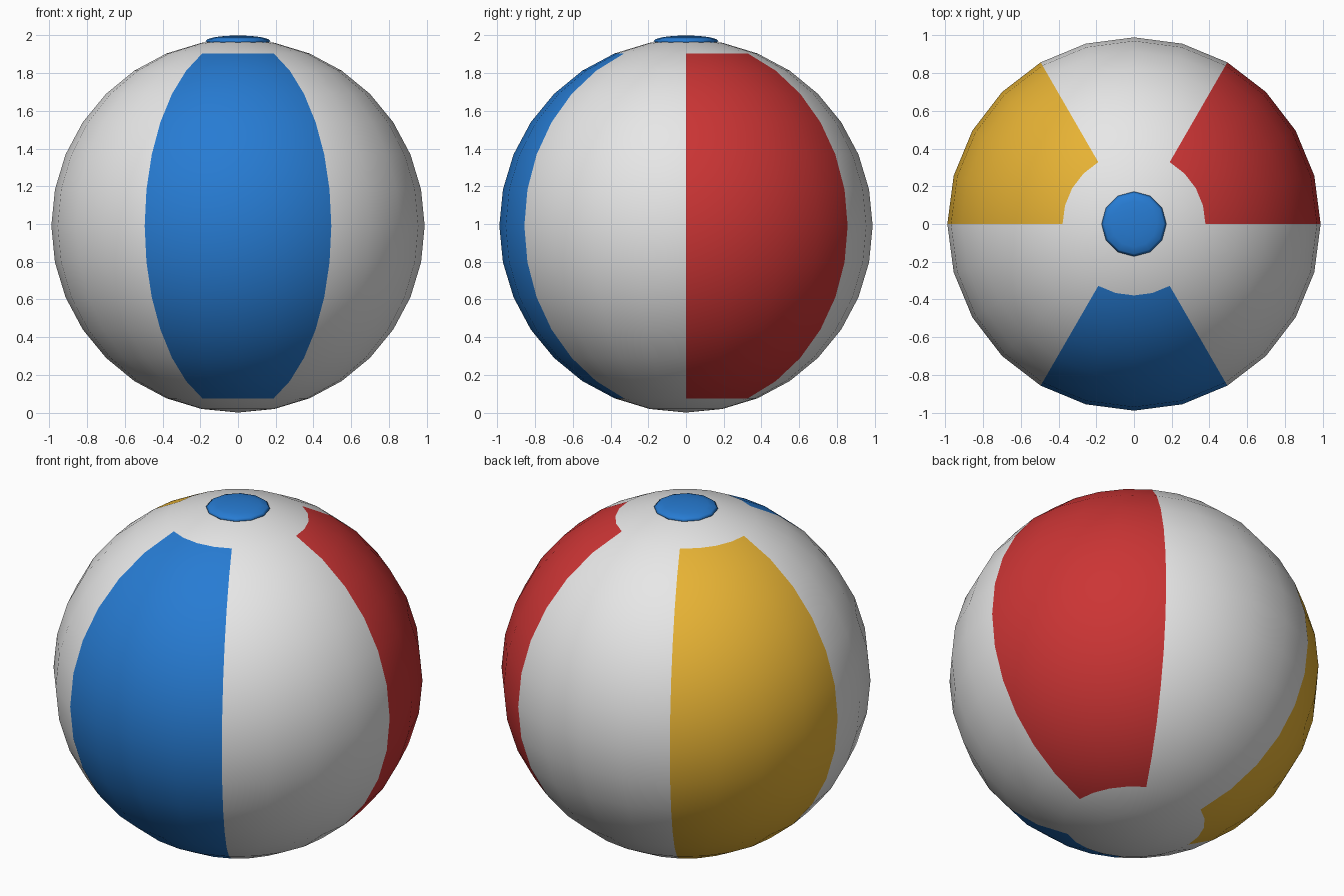
import bpy, math

cube = bpy.data.objects.get("Cube")
if cube:
    bpy.data.objects.remove(cube, do_unlink=True)


def make_material(name, rgb):
    mat = bpy.data.materials.new(name)
    mat.use_nodes = True
    colour = (*rgb, 1.0)
    mat.diffuse_color = colour
    bsdf = next(n for n in mat.node_tree.nodes if n.type == 'BSDF_PRINCIPLED')
    bsdf.inputs["Base Color"].default_value = colour
    return mat


def make_sphere(name, radius, segments, rings, z, squash, materials):
    bpy.ops.mesh.primitive_uv_sphere_add(
        radius=radius, segments=segments, ring_count=rings, location=(0, 0, z))
    obj = bpy.context.object
    obj.name = name
    for vert in obj.data.vertices:
        vert.co.z *= squash
    for mat in materials:
        obj.data.materials.append(mat)
    bpy.ops.object.shade_smooth()
    return obj


white = make_material("white", (0.8, 0.8, 0.8))
blue = make_material("blue", (0.02, 0.2, 0.65))
red = make_material("red", (0.6, 0.035, 0.035))
yellow = make_material("yellow", (0.8, 0.45, 0.035))

RADIUS = 0.99

# Ball: alternating sixths are coloured, leaving white round both poles
ball = make_sphere("ball", RADIUS, 24, 16, RADIUS, 1.0, [white, blue, red, yellow])
panel_slots = {0: 2, 2: 3, 4: 1}
panel_top = RADIUS * math.cos(math.radians(22.5))
for face in ball.data.polygons:
    c = face.center
    sector = int(math.degrees(math.atan2(c.y, c.x)) % 360 // 60)
    if abs(c.z) < panel_top:
        face.material_index = panel_slots.get(sector, 0)

# Valve cap: flattened dome on the top pole
make_sphere("valve_cap", 0.172, 12, 8, 1.97, 0.03 / 0.172, [blue])
